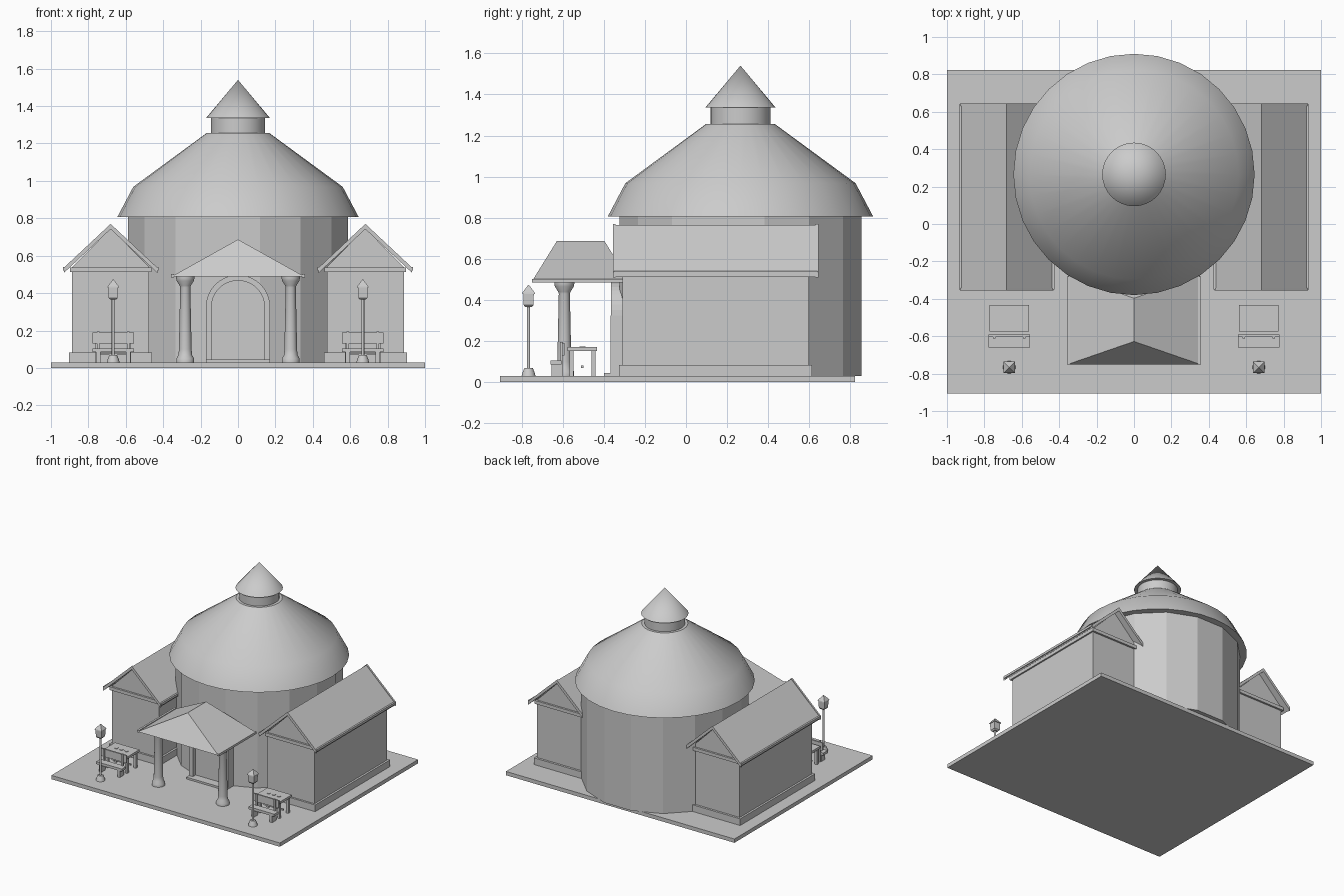
import bpy, bmesh
from math import sin, cos, pi, radians

cube = bpy.data.objects.get("Cube")
if cube:
    bpy.data.objects.remove(cube, do_unlink=True)

stone = bpy.data.materials.new("plain_grey")
stone.use_nodes = True
GREY = (0.6, 0.6, 0.6, 1)
stone.diffuse_color = GREY
stone.node_tree.nodes["Principled BSDF"].inputs["Base Color"].default_value = GREY


def finish(name, bm, smooth=False):
    bmesh.ops.recalc_face_normals(bm, faces=bm.faces)
    me = bpy.data.meshes.new(name)
    bm.to_mesh(me)
    bm.free()
    me.materials.append(stone)
    if smooth:
        me.shade_smooth()
        me.set_sharp_from_angle(angle=radians(35))
    ob = bpy.data.objects.new(name, me)
    bpy.context.collection.objects.link(ob)
    return ob


def prism(name, profile, y0, y1):
    """Extrude an x-z outline along y."""
    bm = bmesh.new()
    front = [bm.verts.new((x, y0, z)) for x, z in profile]
    back = [bm.verts.new((x, y1, z)) for x, z in profile]
    bm.faces.new(front)
    bm.faces.new(back)
    n = len(profile)
    for i in range(n):
        j = (i + 1) % n
        bm.faces.new((front[i], front[j], back[j], back[i]))
    return finish(name, bm)


def box(name, x0, x1, y0, y1, z0, z1):
    return prism(name, [(x0, z0), (x1, z0), (x1, z1), (x0, z1)], y0, y1)


def lathe(name, profile, cx, cy, sides, smooth=True, turn=0.0):
    """Spin an r-z profile around a vertical axis and cap both ends."""
    bm = bmesh.new()
    rings = []
    for r, z in profile:
        if r == 0:
            rings.append([bm.verts.new((cx, cy, z))] * sides)
        else:
            rings.append([bm.verts.new((cx + r * cos(turn + 2 * pi * i / sides),
                                        cy + r * sin(turn + 2 * pi * i / sides), z))
                          for i in range(sides)])
    for a, b in zip(rings, rings[1:]):
        for i in range(sides):
            j = (i + 1) % sides
            corners = [a[i], a[j], b[j], b[i]]
            bm.faces.new(list(dict.fromkeys(corners)))
    for ring in (rings[0], rings[-1]):
        if ring[0] is not ring[1]:
            bm.faces.new(ring)
    return finish(name, bm, smooth)


# Ground slab
box("ground_slab", -1, 1, -0.905, 0.823, 0, 0.03)

# Round hall with its bent conical roof, neck and pointed cap
HALL_Y = 0.265
lathe("hall_drum", [(0.6, 0.03), (0.6, 0.83)], 0, HALL_Y, 16, False, pi / 16)
lathe("hall_roof", [(0.645, 0.807), (0.56, 0.968), (0.166, 1.257)], 0, HALL_Y, 32)
lathe("roof_neck", [(0.145, 1.25), (0.145, 1.345)], 0, HALL_Y, 32)
lathe("roof_cap", [(0.17, 1.337), (0, 1.54)], 0, HALL_Y, 32)


def chevron(cx, half, apex, eave, thick):
    return [(cx - half, eave), (cx, apex), (cx + half, eave),
            (cx + half, eave - thick), (cx, apex - thick), (cx - half, eave - thick)]


def wing(side, cx):
    # Walls with gables
    w = 0.206
    prism(side + "_wing_walls", [(cx - w, 0.03), (cx + w, 0.03), (cx + w, 0.54),
                                 (cx, 0.745), (cx - w, 0.54)], -0.31, 0.595)
    box(side + "_wing_plinth", cx - 0.222, cx + 0.222, -0.325, 0.612, 0.03, 0.083)
    box(side + "_wing_cornice", cx - 0.218, cx + 0.218, -0.325, 0.61, 0.512, 0.538)
    # Gabled roof, end boards and gutters
    prism(side + "_wing_roof", chevron(cx, 0.248, 0.765, 0.534, 0.022), -0.342, 0.63)
    for end, y in (("front", -0.356), ("back", 0.63)):
        prism(f"{side}_wing_{end}_gable_board",
              chevron(cx, 0.25, 0.77, 0.536, 0.028), y, y + 0.014)
    for s in (-1, 1):
        x = cx + s * 0.247
        box(f"{side}_wing_gutter", x - 0.008, x + 0.008, -0.35, 0.64, 0.522, 0.54)


def lamp(side, cx):
    y = -0.766
    lathe(side + "_lamp_base", [(0.034, 0.03), (0.03, 0.045), (0.02, 0.07)], cx, y, 16)
    lathe(side + "_lamp_pole", [(0.008, 0.06), (0.008, 0.37)], cx, y, 12)
    lathe(side + "_lamp_lantern", [(0.022, 0.365), (0.034, 0.375), (0.036, 0.43)],
          cx, y, 4, False, pi / 4)
    lathe(side + "_lamp_lid", [(0.043, 0.43), (0.041, 0.437), (0, 0.475)],
          cx, y, 4, False, pi / 4)


def bench(side, cx):
    box(side + "_bench_seat", cx - 0.112, cx + 0.112, -0.66, -0.605, 0.085, 0.105)
    box(side + "_bench_back", cx - 0.112, cx + 0.112, -0.604, -0.592, 0.13, 0.19)
    for s in (-1, 1):
        x = cx + s * 0.08
        box(side + "_bench_leg", x - 0.011, x + 0.011, -0.655, -0.612, 0.03, 0.088)
        box(side + "_bench_post", x - 0.007, x + 0.007, -0.612, -0.598, 0.03, 0.195)


def table(side, cx):
    box(side + "_table_top", cx - 0.106, cx + 0.106, -0.576, -0.432, 0.152, 0.17)
    for sx in (-1, 1):
        for y in (-0.558, -0.45):
            x = cx + sx * 0.085
            box(side + "_table_leg", x - 0.01, x + 0.01, y - 0.01, y + 0.01, 0.03, 0.155)
    box(side + "_table_stretcher", cx - 0.085, cx + 0.085, -0.51, -0.499, 0.068, 0.08)
    for i in (-1, 0, 1):
        lathe(side + "_table_disc", [(0.014, 0.168), (0.014, 0.174)],
              cx + i * 0.045, -0.504, 12)


def column(side, cx):
    lathe(side + "_porch_column",
          [(0.048, 0.03), (0.048, 0.05), (0.036, 0.07), (0.034, 0.1), (0.027, 0.43),
           (0.03, 0.44), (0.046, 0.465), (0.049, 0.48), (0.049, 0.5)],
          cx, -0.592, 24)


# Mirrored parts
for side, s in (("left", 1), ("right", -1)):
    wing(side, s * 0.681)
    lamp(side, s * 0.667)
    bench(side, s * 0.667)
    table(side, s * 0.667)
    column(side, s * 0.282)
    x = s * 0.35
    box(side + "_porch_gutter", x - 0.008, x + 0.008, -0.75, -0.28, 0.484, 0.502)
    x = s * 0.155
    box(side + "_door_jamb", x - 0.017, x + 0.017, -0.368, -0.28, 0.03, 0.325)

# Hipped porch roof
bm = bmesh.new()
eave = [bm.verts.new(p) for p in ((-0.353, -0.75, 0.49), (0.353, -0.75, 0.49),
                                  (0.353, -0.275, 0.49), (-0.353, -0.275, 0.49))]
ridge = [bm.verts.new((0, y, 0.687)) for y in (-0.628, -0.397)]
bm.faces.new(eave)
bm.faces.new((eave[0], eave[1], ridge[0]))
bm.faces.new((eave[2], eave[3], ridge[1]))
bm.faces.new((eave[1], eave[2], ridge[1], ridge[0]))
bm.faces.new((eave[3], eave[0], ridge[0], ridge[1]))
finish("porch_roof", bm)


def arc(r):
    return [(r * cos(pi * i / 20), 0.325 + r * sin(pi * i / 20)) for i in range(21)]


# Arched doorway
prism("door_arch", arc(0.172) + arc(0.142)[::-1], -0.366, -0.28)
prism("door_panel", [(-0.142, 0.03), (0.142, 0.03)] + arc(0.142), -0.332, -0.28)
box("door_step", -0.172, 0.172, -0.4, -0.28, 0.03, 0.045)
